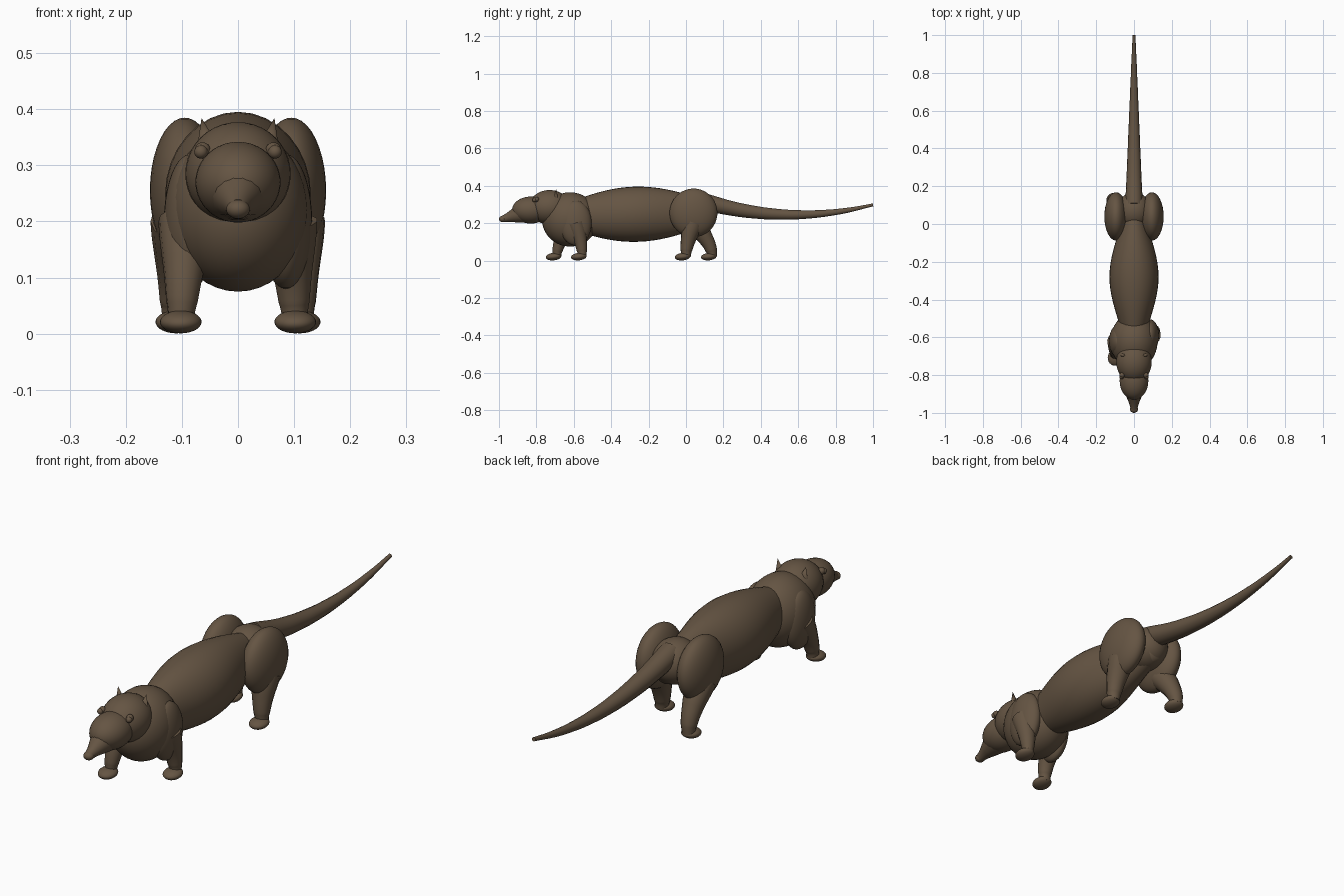
import bpy, bmesh, math
from mathutils import Vector

cube = bpy.data.objects.get("Cube")
if cube:
    bpy.data.objects.remove(cube, do_unlink=True)

fur_colour = (0.13, 0.09, 0.056, 1)
fur = bpy.data.materials.new("brown fur")
fur.diffuse_color = fur_colour
fur.use_nodes = True
fur.node_tree.nodes["Principled BSDF"].inputs["Base Color"].default_value = fur_colour


def ball(name, centre, size, tilt=0):
    """Smooth ellipsoid with the given half sizes."""
    bpy.ops.mesh.primitive_uv_sphere_add(segments=32, ring_count=20, radius=1,
                                         location=centre, rotation=(tilt, 0, 0))
    obj = bpy.context.object
    obj.name, obj.scale = name, size
    bpy.ops.object.shade_smooth()
    obj.data.materials.append(fur)


def tube(name, stations):
    """Round tube through pairs of (centre, radius)."""
    curve = bpy.data.curves.new(name, "CURVE")
    curve.dimensions = "3D"
    curve.bevel_depth = 1
    curve.bevel_resolution = 5
    curve.use_fill_caps = True
    spline = curve.splines.new("BEZIER")
    spline.bezier_points.add(len(stations) - 1)
    spline.radius_interpolation = "CARDINAL"
    for point, (centre, radius) in zip(spline.bezier_points, stations):
        point.co, point.radius = centre, radius
        point.handle_left_type = point.handle_right_type = "AUTO"
    curve.materials.append(fur)
    bpy.context.collection.objects.link(bpy.data.objects.new(name, curve))


def trunk_ring(t):
    """Bottom, top and half width along the arched back and hanging belly."""
    arch = math.sin(math.pi * t)
    return 0.2 - 0.1 * arch, 0.28 + 0.1 * arch + 0.03 * t, 0.05 + 0.08 * arch ** 2


def lengthwise(name, start, end, ring, steps=24, sides=32):
    """Skin elliptical rings along y, shaped by a rule."""
    bm = bmesh.new()
    loops = []
    for step in range(steps + 1):
        t = step / steps
        low, high, width = ring(t)
        y = start + (end - start) * t
        angles = [math.tau * i / sides for i in range(sides)]
        loops.append([bm.verts.new((width * math.cos(a), y,
                                    (low + high + (high - low) * math.sin(a)) / 2))
                      for a in angles])
    for first, second in zip(loops, loops[1:]):
        for i in range(sides):
            bm.faces.new((first[i - 1], first[i], second[i], second[i - 1]))
    bm.faces.new(loops[0])
    bm.faces.new(loops[-1])
    bmesh.ops.recalc_face_normals(bm, faces=bm.faces)
    for face in bm.faces:
        face.smooth = True
    mesh = bpy.data.meshes.new(name)
    bm.to_mesh(mesh)
    bm.free()
    mesh.materials.append(fur)
    bpy.context.collection.objects.link(bpy.data.objects.new(name, mesh))


# Body masses
lengthwise("trunk", -0.7, 0.14, trunk_ring)
ball("chest", (0, -0.62, 0.22), (0.125, 0.15, 0.145))
ball("rump", (0, 0.07, 0.27), (0.09, 0.1, 0.09))

# Head narrowing at the eyes, then a round muzzle and pointed snout
ball("skull", (0, -0.73, 0.285), (0.094, 0.11, 0.092))
ball("muzzle", (0, -0.83, 0.27), (0.076, 0.1, 0.072))
tube("snout", [((0, -0.85, 0.26), 0.06), ((0, -0.92, 0.24), 0.038), ((0, -0.98, 0.222), 0.018)])
ball("nose", (0, -0.98, 0.222), (0.021, 0.02, 0.017))

# Tapering tail, sagging then rising to its tip
tail = []
for step in range(8):
    t = step / 7
    y = 0.1 + 0.9 * t
    tail.append(((0, y, 0.245 + 0.3 * (y - 0.58) ** 2), 0.046 - 0.038 * t))
tube("tail", tail)

# Tiny eyes and pointed ears
for side, label in ((1, "left"), (-1, "right")):
    ball(label + "_eye", (side * 0.066, -0.81, 0.324), Vector((1, 1, 1)) * 0.012)
    ball(label + "_eyelid", (side * 0.063, -0.8, 0.327), Vector((1, 1, 1)) * 0.014)
    bpy.ops.mesh.primitive_cone_add(vertices=16, radius1=0.018, depth=0.05,
                                    location=(side * 0.06, -0.695, 0.36))
    ear = bpy.context.object
    ear.name = label + "_ear"
    ear.scale.y = 0.6
    ear.rotation_euler.y = side * 0.2
    bpy.ops.object.shade_smooth_by_angle()
    ear.data.materials.append(fur)


def leg(name, side, hip, ankle, reach, heft):
    """Leg that thins from the hip to a flat paw pointing forward."""
    stations = []
    for t in (0, 0.4, 0.8, 1):
        y = hip + (ankle - hip) * math.sin(t * math.pi / 2)
        centre = (side * (reach + 0.01 * t), y, 0.2 - 0.18 * t)
        stations.append((centre, heft * (1 - 0.55 * t)))
    tube(name + "_leg", stations)
    ball(name + "_paw", (side * (reach + 0.01), ankle - 0.018, 0.021),
         (0.037, 0.042, 0.02), 0.1)


# Shoulders and haunches with their striding legs
for label, side, shoulder, front, hind in (("left", 1, -0.59, -0.555, 0),
                                           ("right", -1, -0.62, -0.69, 0.14)):
    ball(label + "_shoulder", (side * 0.085, shoulder, 0.2), (0.047, 0.085, 0.12))
    leg(label + "_front", side, shoulder, front, 0.092, 0.05)
    ball(label + "_haunch", (side * 0.095, 0.04, 0.255), (0.062, 0.128, 0.13), -0.12)
    leg(label + "_hind", side, 0.04, hind, 0.1, 0.056)
